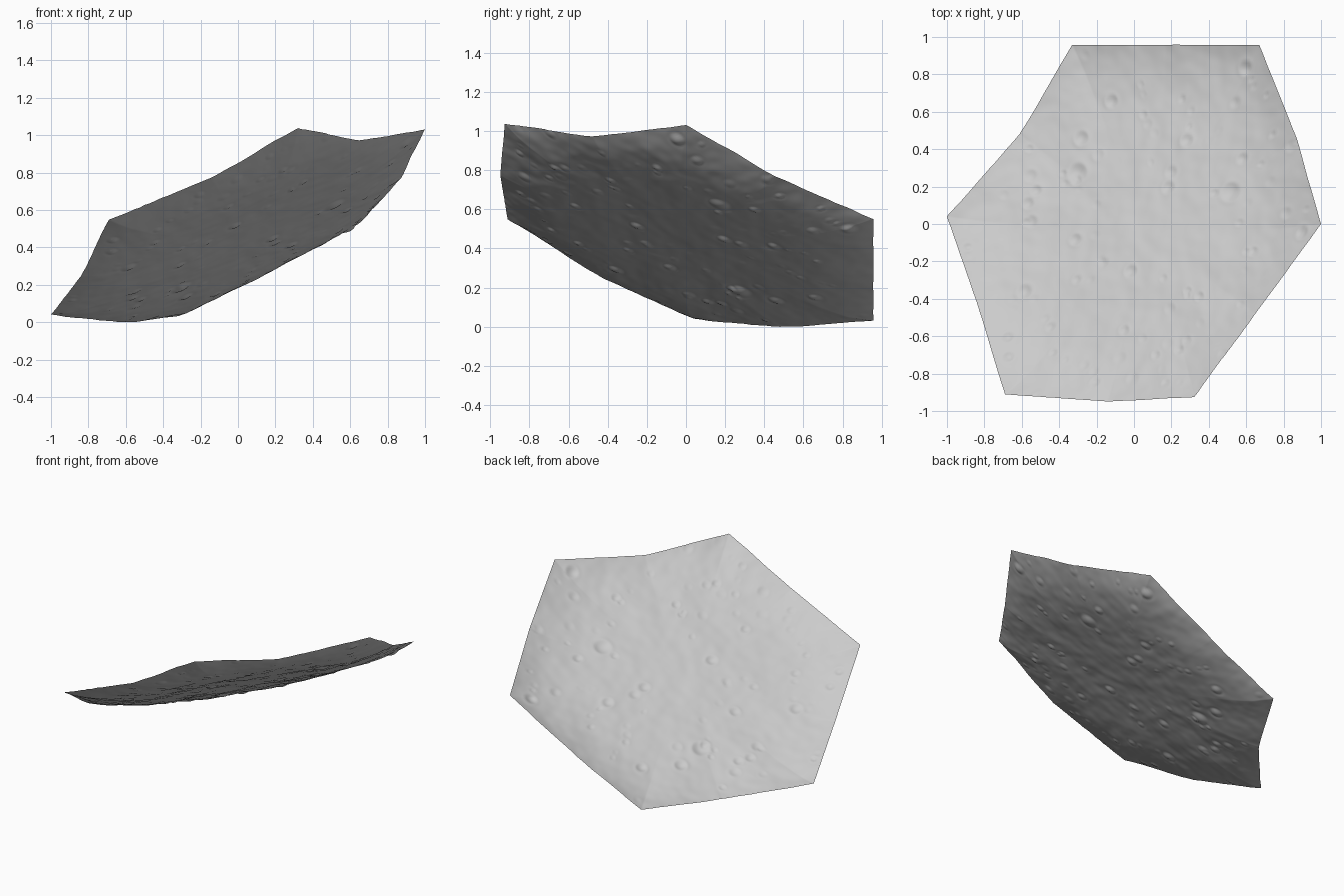
import bpy, math, random
from mathutils import Vector, noise, kdtree

if "Cube" in bpy.data.objects:
    bpy.data.objects.remove(bpy.data.objects["Cube"])

random.seed(4)

# Outline of the bowed six-sided panel: corners alternating with edge middles
RIM = [Vector(p) for p in (
    (1.0, 0.0, 1.04), (0.87, 0.46, 0.775), (0.67, 0.957, 0.56), (0.17, 0.957, 0.28),
    (-0.33, 0.957, 0.04), (-0.61, 0.48, 0.007), (-1.0, 0.04, 0.05), (-0.84, -0.42, 0.255),
    (-0.69, -0.91, 0.56), (-0.14, -0.95, 0.78), (0.32, -0.925, 1.05), (0.65, -0.48, 0.98))]
CENTRE = Vector((0, 0, 0.55))
NORMAL = Vector((-0.495, 0.366, 1)).normalized()
DEPTH, POWER, N = 0.095, 5, 80


def shell_point(a, b, t, s):
    """Point on a shallow dish whose rim follows the straight outline segments."""
    edge = a.lerp(b, s) - CENTRE
    lift = edge.dot(NORMAL)
    flat = (edge - NORMAL * lift) * t
    return CENTRE + flat + NORMAL * (-DEPTH + t ** POWER * (lift + DEPTH))


# Ringed triangle fan
verts = [shell_point(RIM[0], RIM[1], 0, 0)]
faces = []
sides = len(RIM)


def index(ring, k):
    return 0 if ring == 0 else 1 + sides * ring * (ring - 1) // 2 + k % (sides * ring)


for ring in range(1, N + 1):
    for side in range(sides):
        for k in range(ring):
            verts.append(shell_point(RIM[side], RIM[(side + 1) % sides], ring / N, k / ring))
for ring in range(1, N + 1):
    for side in range(sides):
        for k in range(ring):
            o, i = side * ring + k, side * (ring - 1) + k
            faces.append((index(ring, o), index(ring, o + 1), index(ring - 1, i)))
            if k < ring - 1:
                faces.append((index(ring - 1, i), index(ring, o + 1), index(ring - 1, i + 1)))

# Craters: the clear ones by position, the rest scattered
craters = [(-.3, .27, .06), (.52, .17, .06), (-.28, .46, .045), (.28, .45, .04),
           (-.52, .18, .035), (.6, .83, .045), (.18, .2, .04), (-.02, -.25, .04),
           (-.59, -.36, .045), (-.67, -.6, .035), (-.67, -.71, .035), (-.12, .66, .04),
           (.9, -.05, .045), (.58, .35, .035), (.24, -.67, .03), (.35, -.39, .03)]
tree = kdtree.KDTree(len(verts))
flat_tree = kdtree.KDTree(len(verts))
for i, v in enumerate(verts):
    tree.insert(v, i)
    flat_tree.insert((v.x, v.y, 0), i)
tree.balance()
flat_tree.balance()
spots = [(verts[flat_tree.find((x, y, 0))[1]], r, 0.2) for x, y, r in craters]
for _ in range(80):
    spots.append((random.choice(verts), random.uniform(0.02, 0.04), random.uniform(0.05, 0.2)))

# Gentle rolling ground plus pits with raised rims
height = [0.006 * noise.noise(v * 5) + 0.003 * noise.noise(v * 14) for v in verts]
for c, r, deep in spots:
    for co, i, d in tree.find_range(c, r * 1.6):
        q = d / r
        pit = -deep * (1 - q * q) ** 2 if q < 1 else 0
        height[i] += r * (pit + 0.2 * deep * math.exp(-((q - 1) / 0.3) ** 2))
verts = [v + NORMAL * h for v, h in zip(verts, height)]
low = min(v.z for v in verts)
verts = [v - Vector((0, 0, low)) for v in verts]

mesh = bpy.data.meshes.new("cratered_panel")
mesh.from_pydata(verts, [], faces)
mesh.update()
panel = bpy.data.objects.new("cratered_panel", mesh)
bpy.context.collection.objects.link(panel)
mesh.polygons.foreach_set("use_smooth", [True] * len(mesh.polygons))
